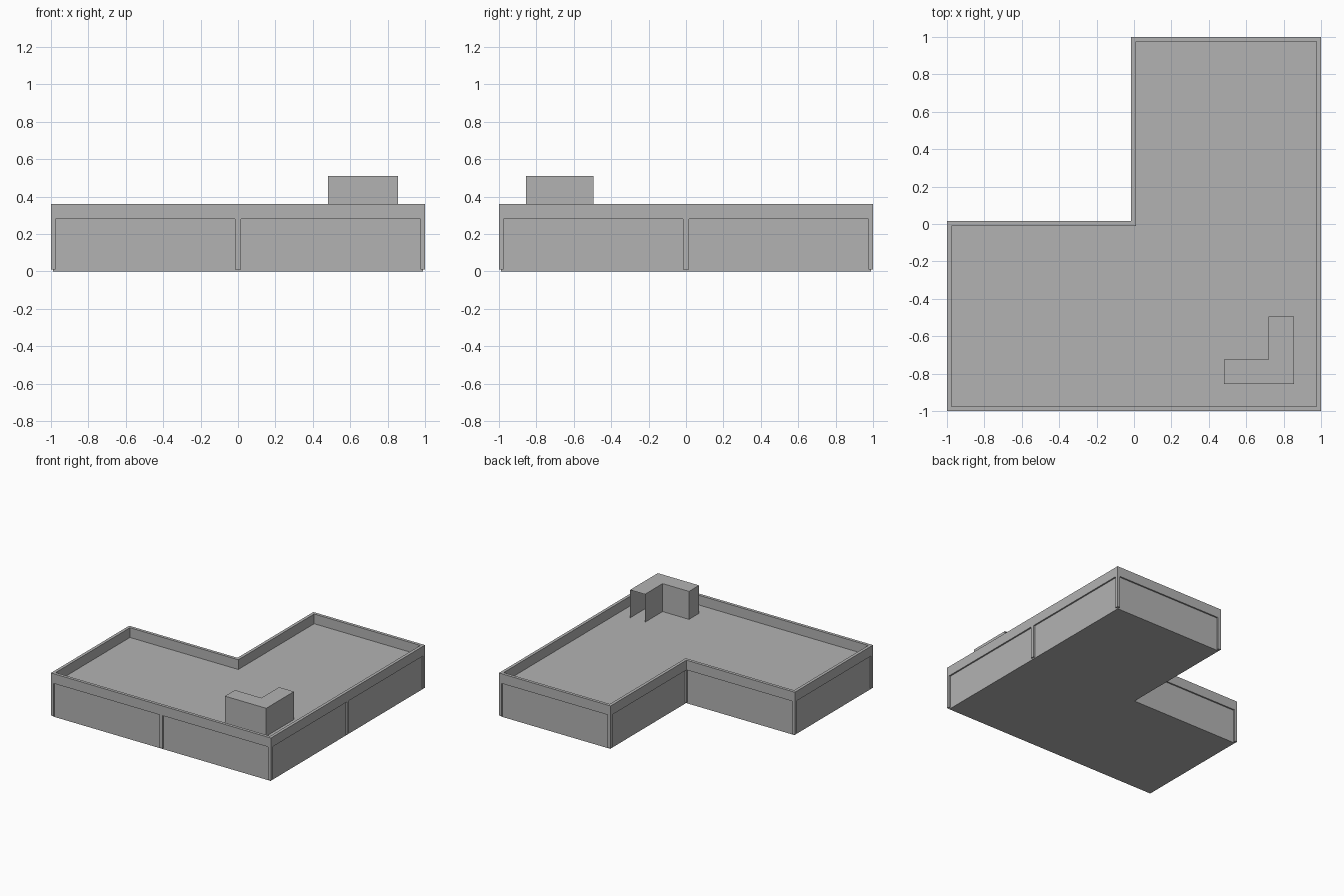
import bpy
import bmesh

cube = bpy.data.objects.get("Cube")
if cube:
    bpy.data.objects.remove(cube, do_unlink=True)

# One plain grey finish
grey = bpy.data.materials.new("plain grey")
grey.use_nodes = True
grey.diffuse_color = (0.45, 0.45, 0.45, 1)
bsdf = next(n for n in grey.node_tree.nodes if n.type == "BSDF_PRINCIPLED")
bsdf.inputs["Base Color"].default_value = grey.diffuse_color

HALF = 0.015      # half width of the posts
RECESS = 0.012    # depth of the wall panels
RIM = 0.025       # parapet thickness
ROOF, TOP = 0.28, 0.36


def building_outline(inset):
    lo, hi, notch = -1 + inset, 1 - inset, HALF - inset
    return [(lo, lo), (hi, lo), (hi, hi), (-notch, hi), (-notch, notch), (lo, notch)]


def loft(name, rings, bottom=False, top=False, skip=()):
    """Join (outline, height) rings by quads; skip leaves out side faces."""
    bm = bmesh.new()
    loops = [[bm.verts.new((x, y, z)) for x, y in pts] for pts, z in rings]
    n = len(loops[0])
    for low, high in zip(loops, loops[1:]):
        for i in range(n):
            if i not in skip:
                j = (i + 1) % n
                bm.faces.new((low[i], low[j], high[j], high[i]))
    if bottom:
        bm.faces.new(loops[0][::-1])
    if top:
        bm.faces.new(loops[-1])
    mesh = bpy.data.meshes.new(name)
    bm.to_mesh(mesh)
    bm.free()
    mesh.materials.append(grey)
    obj = bpy.data.objects.new(name, mesh)
    bpy.context.collection.objects.link(obj)
    return obj


def rectangle(x0, x1, y0, y1):
    return [(x0, y0), (x1, y0), (x1, y1), (x0, y1)]


# Recessed wall panels with the underside
panel = building_outline(RECESS)
loft("wall_panels", [(panel, 0), (panel, ROOF)], bottom=True)

# Overhanging parapet band and the sunken roof inside it
outer, inner = building_outline(0), building_outline(RIM)
loft("parapet", [(panel, ROOF), (outer, ROOF), (outer, TOP), (inner, TOP), (inner, ROOF)])
loft("roof_deck", [(inner, ROOF)], top=True)

# Posts at the corners and between the bays
spans = {-1: (-1, -1 + RIM), 0: (-HALF, HALF), 1: (1 - RIM, 1)}
for ix, sx in spans.items():
    for iy, sy in spans.items():
        if (ix, iy) != (-1, 1):
            post = rectangle(*sx, *sy)
            loft("post", [(post, 0.01), (post, ROOF)], bottom=True, top=True)

# L-shaped roof housing, open at its rear end
x0, x1, x2 = 0.48, 0.72, 0.855
y0, y1, y2 = -0.855, -0.725, -0.495
housing = [(x0, y0), (x2, y0), (x2, y2), (x1, y2), (x1, y1), (x0, y1)]
loft("roof_housing", [(housing, ROOF), (housing, 0.51)], top=True, skip=(2,))
